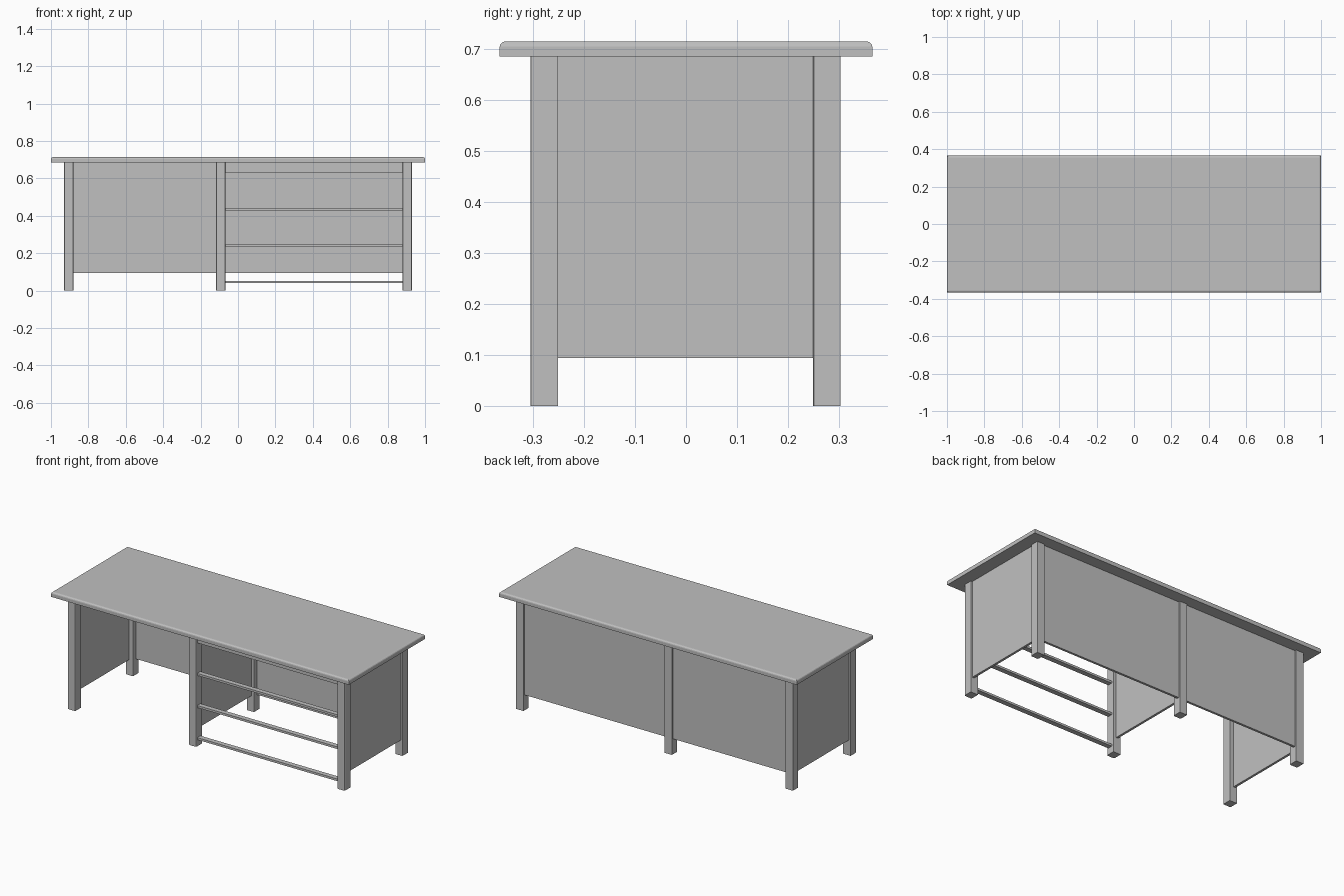
import bpy
import bmesh
from mathutils import Vector

old = bpy.data.objects.get("Cube")
if old:
    bpy.data.objects.remove(old, do_unlink=True)

grey = bpy.data.materials.new("plain grey")
grey.use_nodes = True
colour = (0.53, 0.53, 0.53, 1)
grey.diffuse_color = colour
grey.node_tree.nodes["Principled BSDF"].inputs["Base Color"].default_value = colour


def box(name, low, high, bevel=0, segments=2, pick=None):
    """Box between two corners; edges chosen by pick are rounded."""
    low, high = Vector(low), Vector(high)
    centre, size = (low + high) / 2, high - low
    bm = bmesh.new()
    bmesh.ops.create_cube(bm, size=1)
    bmesh.ops.scale(bm, vec=size, verts=bm.verts)
    if pick:
        edges = [e for e in bm.edges if pick(e)]
        bmesh.ops.bevel(bm, geom=edges, offset=bevel, segments=segments,
                        profile=0.5, affect='EDGES')
    mesh = bpy.data.meshes.new(name)
    bm.to_mesh(mesh)
    bm.free()
    mesh.materials.append(grey)
    obj = bpy.data.objects.new(name, mesh)
    obj.location = centre
    bpy.context.collection.objects.link(obj)
    return obj


def top_edge(e):
    return all(v.co.z > 0 for v in e.verts)


def front_upright(e):
    return all(v.co.y < 0 for v in e.verts) and e.verts[0].co.z * e.verts[1].co.z < 0


UNDER = 0.685    # underside of the desk top
SKIRT = 0.094    # lower edge of the panels
HALF = 0.025     # half the width of a leg
THIN = 0.007     # half the thickness of a panel
LEGS = {"right": -0.905, "middle": -0.092, "left": 0.905}

# Desk top with softened upper edges
box("desk_top", (-1, -0.365, UNDER), (1, 0.365, 0.714), 0.01, 3, top_edge)

# Three pairs of legs, each joined by a side panel
for side, x in LEGS.items():
    for end, y in (("front", -0.305), ("back", 0.249)):
        box(f"{side}_{end}_leg", (x - HALF, y, 0), (x + HALF, y + 0.054, UNDER),
            0.006, 2, front_upright)
    shift = {"right": -0.008, "middle": 0, "left": 0.008}[side]
    px = x + shift
    box(f"{side}_side_panel", (px - THIN, -0.252, SKIRT), (px + THIN, 0.25, UNDER))

# Back panels between neighbouring legs
for name, a, b in (("right", "right", "middle"), ("left", "middle", "left")):
    box(f"{name}_back_panel", (LEGS[a] + HALF, 0.279, SKIRT),
        (LEGS[b] - HALF, 0.293, UNDER))

# Drawer bay: three slim rails and a deeper one below the desk top
start, stop = LEGS["middle"] + HALF, LEGS["left"] - HALF
for i in range(3):
    z = 0.04 + 0.195 * i
    box(f"drawer_rail_{i + 1}", (start, -0.295, z), (stop, -0.265, z + 0.013))
box("top_rail", (start, -0.295, 0.628), (stop, -0.265, UNDER))
